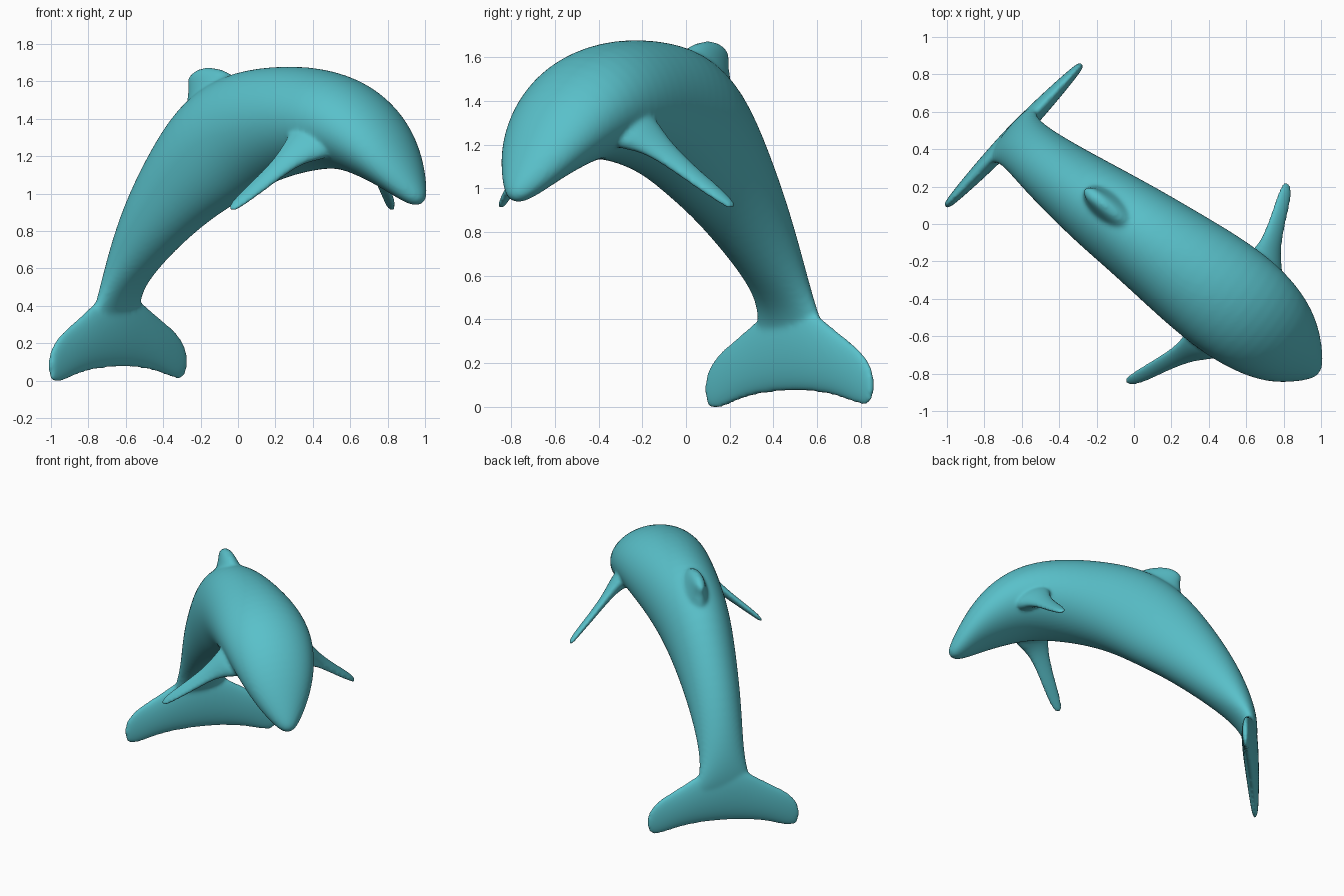
import bpy, bmesh, math
from mathutils import Vector, Matrix

if "Cube" in bpy.data.objects:
    bpy.data.objects.remove(bpy.data.objects["Cube"])

SIDES = 16
bm = bmesh.new()


def loft(sections):
    """Skin ellipses; each is (edge point, opposite edge point, side half-axis)."""
    rings = []
    for a, b, side in sections:
        a, b = Vector(a), Vector(b)
        mid, half = (a + b) / 2, (a - b) / 2
        ring = []
        for i in range(SIDES):
            k = 2 * math.pi * i / SIDES
            ring.append(bm.verts.new(mid + half * math.cos(k) + side * math.sin(k)))
        rings.append(ring)
    for r, q in zip(rings, rings[1:]):
        for i in range(SIDES):
            j = (i + 1) % SIDES
            bm.faces.new((r[i], r[j], q[j], q[i]))
    bm.faces.new(rings[0][::-1])
    bm.faces.new(rings[-1])


# Local axes: x along the swim direction, y to the animal's left, z up
# Body: back x, back z, belly x, belly z, half width, sideways shift
body = [
    (1.285, .965, 1.235, .925, .035, 0), (1.25, 1.07, 1.15, .955, .11, 0),
    (1.16, 1.26, 1.04, 1.02, .205, 0), (1.03, 1.45, .88, 1.085, .275, .005),
    (.82, 1.61, .70, 1.135, .315, .005), (.55, 1.685, .50, 1.12, .315, 0),
    (.25, 1.69, .29, 1.075, .288, -.01), (-.06, 1.65, .13, 1.01, .262, -.02),
    (-.33, 1.50, .0, .945, .24, -.035), (-.54, 1.22, -.19, .85, .21, -.045),
    (-.70, .95, -.40, .71, .183, -.05), (-.80, .70, -.58, .57, .162, -.045),
    (-.845, .51, -.71, .45, .162, -.04), (-.85, .37, -.765, .34, .20, -.035),
    (-.835, .27, -.78, .25, .21, -.035),
]
loft([((ux, c, uz), (lx, c, lz), Vector((0, w, 0))) for ux, uz, lx, lz, w, c in body])

# Tail flukes: offset from middle, top z, bottom z, half thickness
half = [(.15, .44, .062, .05), (.30, .34, .042, .042), (.42, .275, .0, .032),
        (.49, .215, -.01, .024), (.53, .15, .025, .016)]
span = [(-q, t, b, h) for q, t, b, h in reversed(half)] + [(0, .50, .068, .055)] + half
flukes = []
for q, top, bot, h in span:
    x, y = -.798 + .083 * q, q - .035
    flukes.append(((x, y, top + .02 * q), (x, y, bot + .02 * q), Vector((h, 0, 0))))
loft(flukes)

# Dorsal fin with a spread base: front x, front z, rear x, rear z, half width
fin = [(.06, 1.56, -.34, 1.34, .13), (-.02, 1.64, -.325, 1.50, .07),
       (-.13, 1.678, -.315, 1.575, .048), (-.26, 1.675, -.34, 1.605, .028)]
loft([((fx, -.02, fz), (rx, -.02, rz), Vector((0, w, 0))) for fx, fz, rx, rz, w in fin])

# Flippers: leading x, z, trailing x, z, sideways distance, half thickness
flipper = [(.86, 1.20, .56, 1.38, .20, .09), (.755, 1.185, .585, 1.30, .305, .05),
           (.685, 1.125, .575, 1.19, .395, .03), (.62, 1.02, .525, 1.065, .53, .024),
           (.57, .945, .485, .975, .635, .02), (.525, .90, .475, .915, .69, .013)]
for sgn in (1, -1):
    parts = []
    for lx, lz, tx, tz, y, h in flipper:
        chord = Vector((lx - tx, 0, lz - tz))
        normal = chord.cross(Vector((-.2, .38 * sgn, -.33))).normalized()
        parts.append(((lx, y * sgn, lz), (tx, y * sgn, tz), normal * h))
    loft(parts)

# Turn the whole animal diagonally
bmesh.ops.rotate(bm, verts=bm.verts, cent=(0, 0, 0),
                 matrix=Matrix.Rotation(-math.atan2(.628, .778), 3, 'Z'))
bmesh.ops.recalc_face_normals(bm, faces=bm.faces)
mesh = bpy.data.meshes.new("dolphin")
bm.to_mesh(mesh)
bm.free()
dolphin = bpy.data.objects.new("dolphin", mesh)
bpy.context.collection.objects.link(dolphin)

# Skin colour
mat = bpy.data.materials.new("teal_skin")
mat.diffuse_color = (.10, .53, .59, 1)
mat.use_nodes = True
mat.node_tree.nodes["Principled BSDF"].inputs["Base Color"].default_value = mat.diffuse_color
mesh.materials.append(mat)

# Round the lofts, fuse them into one skin and soften the joins
sub = dolphin.modifiers.new("round", 'SUBSURF')
sub.levels = sub.render_levels = 2
fuse = dolphin.modifiers.new("fuse", 'REMESH')
fuse.mode = 'VOXEL'
fuse.voxel_size = .011
fuse.use_smooth_shade = True
soft = dolphin.modifiers.new("soften", 'SMOOTH')
soft.factor = .5
soft.iterations = 14
